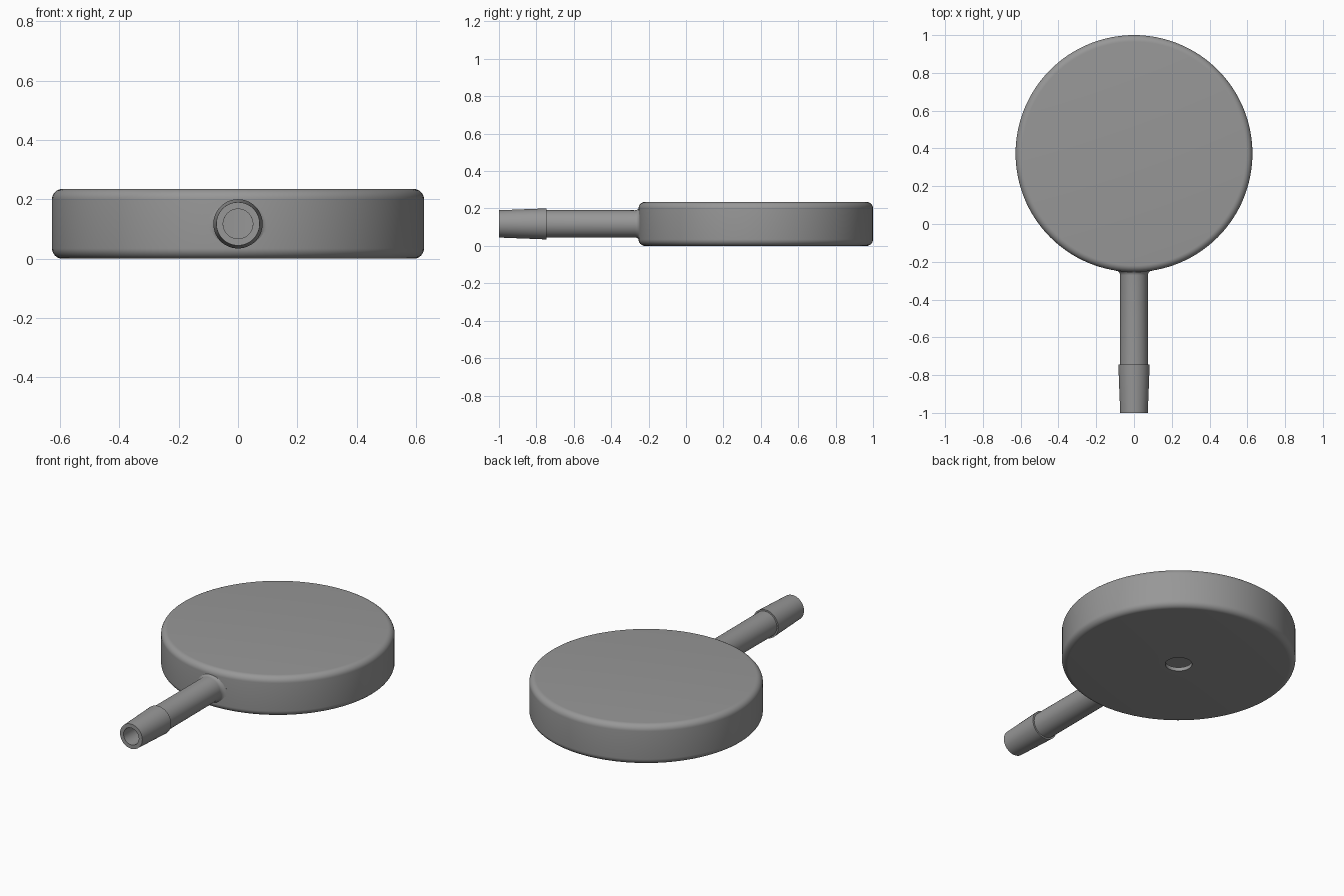
import bpy, bmesh, math
from mathutils import Matrix, Vector

if "Cube" in bpy.data.objects:
    bpy.data.objects.remove(bpy.data.objects["Cube"])

grey = bpy.data.materials.new("plain grey")
grey.diffuse_color = (0.31, 0.31, 0.31, 1)
grey.use_nodes = True
grey.node_tree.nodes["Principled BSDF"].inputs["Base Color"].default_value = grey.diffuse_color

DISC_Y, R, H, WALL, ROUND = 0.373, 0.627, 0.235, 0.022, 0.035
TUBE_Z = H / 2
BORE = 0.05


def arc(cx, cz, r, a0, a1, n=8):
    """Points on a quarter arc of a profile."""
    return [(cx + r * math.cos(math.radians(a0 + (a1 - a0) * i / n)),
             cz + r * math.sin(math.radians(a0 + (a1 - a0) * i / n)))
            for i in range(n + 1)]


def lathe(name, profile, matrix, steps):
    """Spin a (radius, height) profile about z, then place it."""
    bm = bmesh.new()
    verts = [bm.verts.new((r, 0, z)) for r, z in profile]
    edges = [bm.edges.new(p) for p in zip(verts, verts[1:])]
    bmesh.ops.spin(bm, geom=verts + edges, cent=(0, 0, 0), axis=(0, 0, 1),
                   angle=math.tau, steps=steps, use_merge=False)
    bmesh.ops.remove_doubles(bm, verts=bm.verts, dist=1e-5)
    bmesh.ops.transform(bm, matrix=matrix, verts=bm.verts)
    bmesh.ops.recalc_face_normals(bm, faces=bm.faces)
    mesh = bpy.data.meshes.new(name)
    bm.to_mesh(mesh)
    bm.free()
    ob = bpy.data.objects.new(name, mesh)
    bpy.context.collection.objects.link(ob)
    mesh.materials.append(grey)
    return ob


def activate(ob):
    bpy.ops.object.select_all(action='DESELECT')
    ob.select_set(True)
    bpy.context.view_layer.objects.active = ob


# hollow round body with a hole in the underside
hole = 0.072
disc_profile = (
    [(0, H)] + arc(R - ROUND, H - ROUND, ROUND, 90, 0)
    + arc(R - ROUND, ROUND, ROUND, 0, -90)
    + [(hole, 0), (hole, WALL), (R - WALL, WALL), (R - WALL, H - WALL), (0, H - WALL)])
body = lathe("round_body", disc_profile, Matrix.Translation((0, DISC_Y, 0)), 128)

# matrix that turns the lathe axis from z to y
along_y = Matrix.Translation((0, 0, TUBE_Z)) @ Matrix.Rotation(math.radians(-90), 4, 'X')

# opening through the body wall for the tube bore
cutter = lathe("bore_cutter", [(0, -0.4), (BORE, -0.4), (BORE, -0.1), (0, -0.1)], along_y, 48)
cutter.hide_render = True
cut = body.modifiers.new("bore", 'BOOLEAN')
cut.operation, cut.solver, cut.object = 'DIFFERENCE', 'EXACT', cutter
activate(body)
bpy.ops.object.modifier_apply(modifier="bore")
bpy.data.objects.remove(cutter)

# hose tube with tapered barb at the tip and a small fillet at the body
fillet = arc(0.098, -0.272, 0.025, 180, 90, 6)
tube_profile = ([(BORE, -0.235), (BORE, -1.0), (0.073, -1.0), (0.083, -0.745), (0.074, -0.745)]
                + fillet + [(0.098, -0.235), (BORE, -0.235)])
tube = lathe("hose_tube", tube_profile, along_y, 64)

for ob in (body, tube):
    activate(ob)
    bpy.ops.object.shade_smooth_by_angle(angle=math.radians(30))
